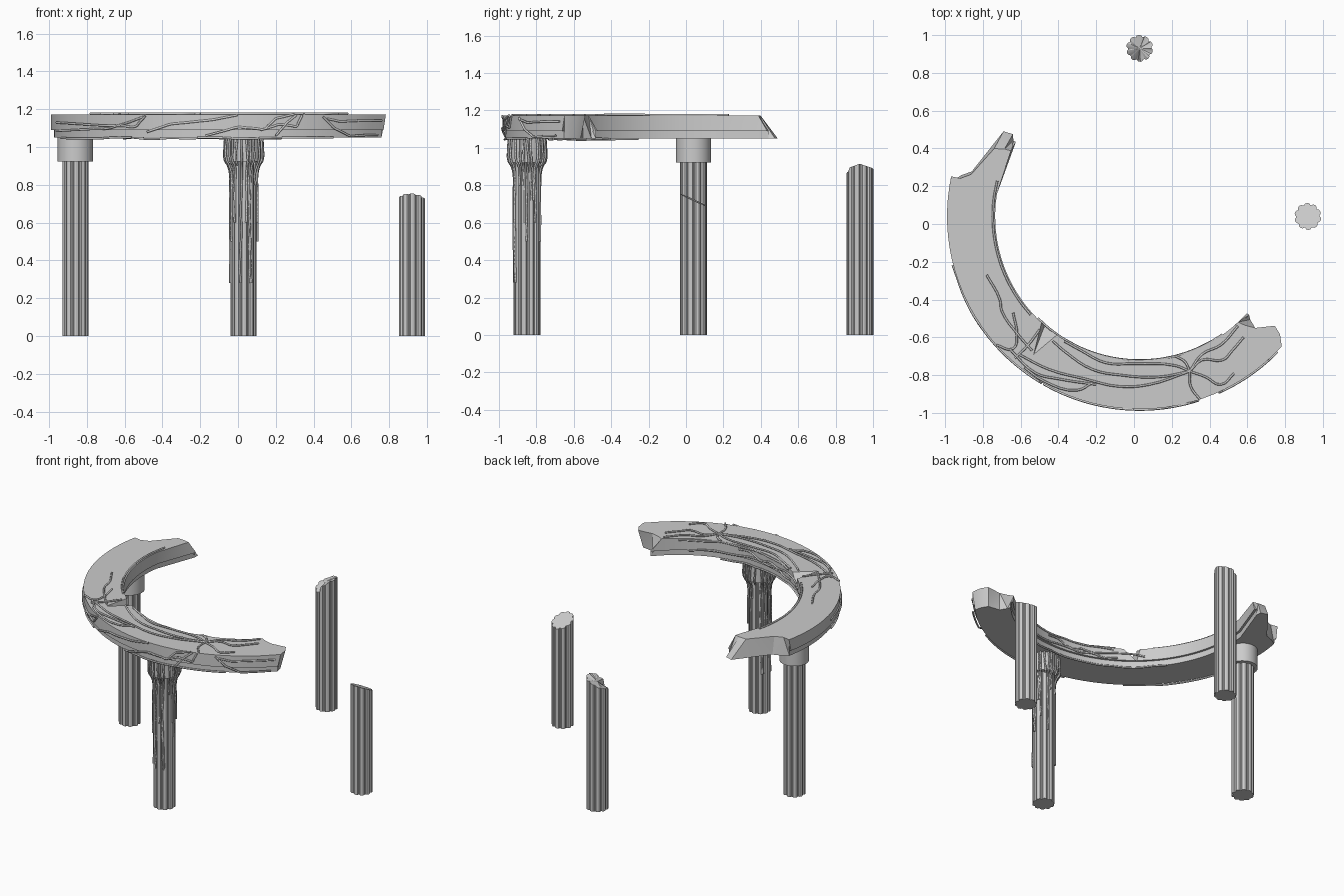
import bpy, bmesh, random
from math import sin, cos, pi, radians, sqrt

if "Cube" in bpy.data.objects:
    bpy.data.objects.remove(bpy.data.objects["Cube"])

random.seed(4)
CX, CY = 0.03, 0.04          # centre of the ring
R_MID, R_IN, R_OUT = 0.89, 0.765, 1.02
Z_BOT, Z_STEP, Z_TOP = 1.05, 1.09, 1.172


def finish(name, bm, smooth=True):
    bmesh.ops.recalc_face_normals(bm, faces=bm.faces[:])
    me = bpy.data.meshes.new(name)
    bm.to_mesh(me)
    bm.free()
    ob = bpy.data.objects.new(name, me)
    bpy.context.collection.objects.link(ob)
    if smooth:
        bpy.ops.object.select_all(action='DESELECT')
        ob.select_set(True)
        bpy.context.view_layer.objects.active = ob
        bpy.ops.object.shade_smooth_by_angle(angle=radians(25))
    return ob


def column(name, x, y, top):
    """Fluted shaft; top(dx, dy) gives the height of the upper rim."""
    bm = bmesh.new()
    lo, hi, flutes = [], [], 10
    for i in range(flutes):
        for f, r in ((0.0, 0.062), (0.16, 0.062), (0.3, 0.069), (0.58, 0.0715), (0.86, 0.069)):
            a = 2 * pi * (i + f) / flutes
            dx, dy = r * cos(a), r * sin(a)
            lo.append(bm.verts.new((x + dx, y + dy, 0)))
            hi.append(bm.verts.new((x + dx, y + dy, top(dx, dy))))
    c = bm.verts.new((x, y, top(0, 0)))
    bm.faces.new(lo[::-1])
    for i in range(len(lo)):
        j = (i + 1) % len(lo)
        bm.faces.new((lo[i], lo[j], hi[j], hi[i]))
        bm.faces.new((hi[i], hi[j], c))
    return finish(name, bm)


def jagged(dx, dy):
    s = 0.94 * dx + 0.34 * dy
    if s < -0.025:
        return 0.83 + 0.4 * (dy + 0.03)
    if s < 0.022:
        return 0.875 + 0.5 * s
    return 0.915 - 0.35 * abs(dy)


# Columns: two whole, two broken
column("left_column", CX - R_MID, CY, lambda dx, dy: 0.94)
column("front_column", CX, CY - R_MID, lambda dx, dy: 0.94)
column("right_broken_column", CX + R_MID, CY, lambda dx, dy: 0.722 - 0.46 * dy - 0.06 * dx)
column("back_broken_column", CX, CY + R_MID, jagged)

# Capitals
for name, x, y in (("left_capital", CX - R_MID, CY), ("front_capital", CX, CY - R_MID)):
    bm = bmesh.new()
    bmesh.ops.create_cone(bm, cap_ends=True, segments=24, radius1=0.094, radius2=0.094, depth=0.135)
    bmesh.ops.translate(bm, vec=(x, y, 0.99), verts=bm.verts[:])
    finish(name, bm)

# Broken ring: each profile point has its own start and end angle
rad = [R_IN, 0.80, 0.85, 0.92, 0.97, R_OUT]
start_top = [153, 153.5, 155, 166, 168, 168]
start_bot = [149, 147, 148, 165, 167, 169]
end_top = [313, 314, 316, 321, 320, 317.5]
end_bot = [318, 317, 316, 319, 318, 316.5]
lip = 0.015
prof = [(rad[i], Z_TOP, start_top[i], end_top[i]) for i in range(6)]
prof += [(R_OUT, Z_STEP, start_bot[5], end_bot[5]), (R_OUT - lip, Z_STEP, start_bot[5], end_bot[5])]
prof += [(min(max(rad[i], R_IN + lip), R_OUT - lip), Z_BOT, start_bot[i], end_bot[i]) for i in range(5, -1, -1)]
prof += [(R_IN + lip, Z_STEP, start_bot[0], end_bot[0]), (R_IN, Z_STEP, start_bot[0], end_bot[0])]
bm = bmesh.new()
rows = []
SEG = 40
for k in range(SEG + 1):
    row = []
    for r, z, a0, a1 in prof:
        a = a0 if k == 0 else a1 if k == SEG else 171 + (311 - 171) * (k - 1) / (SEG - 2)
        a = radians(a)
        row.append(bm.verts.new((CX + r * cos(a), CY + r * sin(a), z)))
    rows.append(row)
n = len(prof)
for a, b in zip(rows, rows[1:]):
    for i in range(n):
        j = (i + 1) % n
        bm.faces.new((a[i], a[j], b[j], b[i]))
for row in (rows[0], rows[-1]):
    for i in range(5):
        bm.faces.new((row[i], row[i + 1], row[12 - i], row[13 - i]))
    bm.faces.new((row[5], row[6], row[7], row[8]))
    bm.faces.new((row[0], row[13], row[14], row[15]))
bmesh.ops.triangulate(bm, faces=[f for f in bm.faces if len(f.verts) > 3])
ring = finish("broken_ring", bm)

# Chip knocked out of the ring's inner edge
bm = bmesh.new()
v = [bm.verts.new(p) for p in ((-0.55, -0.74, 1.2), (-0.36, -0.58, 1.2), (-0.47, -0.42, 1.2), (-0.47, -0.53, 1.08))]
for f in ((0, 1, 2), (0, 1, 3), (1, 2, 3), (2, 0, 3)):
    bm.faces.new([v[i] for i in f])
chip = finish("chip_cutter", bm, False)
chip.hide_render = True
chip.hide_viewport = True
mod = ring.modifiers.new("chip", 'BOOLEAN')
mod.operation = 'DIFFERENCE'
mod.object = chip
mod.solver = 'EXACT'


def vines(name, paths, r=0.006):
    cu = bpy.data.curves.new(name, 'CURVE')
    cu.dimensions = '3D'
    cu.bevel_depth = r
    cu.bevel_resolution = 1
    cu.resolution_u = 4
    cu.use_fill_caps = True
    for pts in paths:
        sp = cu.splines.new('BEZIER')
        sp.bezier_points.add(len(pts) - 1)
        for bp, p in zip(sp.bezier_points, pts):
            bp.co = p
            bp.handle_left_type = bp.handle_right_type = 'AUTO'
    ob = bpy.data.objects.new(name, cu)
    bpy.context.collection.objects.link(ob)


def arc(r, z, a0, a1, wob=0.004):
    m = max(4, int(abs(a1 - a0) / 6))
    out = []
    for i in range(m + 1):
        a = radians(a0 + (a1 - a0) * i / m)
        out.append((CX + r * cos(a), CY + r * sin(a), z + random.uniform(-wob, wob)))
    return out


# Vines on the top, spreading from a hub over the front right
H = (0.295, -0.78)
top = [
    [(-.78, -.27), (-.71, -.40), (-.70, -.46), (-.61, -.59), (-.54, -.67)],
    [(-.64, -.47), (-.62, -.59), (-.64, -.66), (-.73, -.64)],
    [(-.50, -.56), (-.56, -.64), (-.63, -.71)],
    [H, (.27, -.73), (.22, -.70)],
    [H, (.36, -.69), (.46, -.64), (.55, -.54)],
    [H, (.36, -.72), (.47, -.72), (.52, -.67), (.58, -.60)],
    [H, (.38, -.81), (.46, -.85), (.53, -.79)],
    [H, (.30, -.86), (.35, -.93)],
    [H, (.13, -.81), (-.07, -.80), (-.22, -.77), (-.36, -.68), (-.43, -.62)],
    [H, (.08, -.85), (-.08, -.86), (-.26, -.82), (-.45, -.77), (-.61, -.69)],
    [H, (.22, -.75), (.0, -.74), (-.15, -.735), (-.28, -.67), (-.37, -.62)],
    [(-.66, -.66), (-.52, -.79), (-.4, -.82), (-.2, -.85)],
    [(-.58, -.76), (-.48, -.83), (-.3, -.88), (-.22, -.84)],
]
vines("top_vines", [[(x, y, Z_TOP + 0.005) for x, y in p] for p in top] +
      [arc(R_IN + 0.012, Z_TOP + 0.005, 166, 222, 0.001)])

# Vines on the outer face, given as x and z
side = [
    [(-.96, 1.13), (-.73, 1.115), (-.54, 1.11), (-.49, 1.165)],
    [(-.96, 1.085), (-.68, 1.10), (-.58, 1.13), (-.5, 1.16)],
    [(-.48, 1.08), (-.36, 1.12), (-.13, 1.145), (0, 1.17)],
    [(-.17, 1.06), (0, 1.105), (.14, 1.095), (.2, 1.15), (.3, 1.175)],
    [(.12, 1.09), (.22, 1.12), (.31, 1.11), (.34, 1.17)],
    [(.2, 1.06), (.26, 1.13), (.31, 1.17)],
    [(.45, 1.16), (.51, 1.10), (.59, 1.06), (.74, 1.065)],
    [(.47, 1.15), (.54, 1.135), (.65, 1.14), (.76, 1.14)],
]


def on_face(x, z, r=R_OUT + 0.003):
    return (x, CY - sqrt(r * r - (x - CX) ** 2), z)


def dense(p):
    return [(a[0] + (b[0] - a[0]) * t / 3, a[1] + (b[1] - a[1]) * t / 3)
            for a, b in zip(p, p[1:]) for t in range(3)] + [p[-1]]


vines("outer_vines", [[on_face(x, z) for x, z in dense(p)] for p in side] +
      [arc(R_OUT - 0.01, 1.048, 197, 234), arc(R_OUT - 0.01, 1.048, 256, 298)])

# Vines along the inner face and below it
vines("inner_vines", [arc(R_IN - 0.003, 1.13, 225, 275, 0.02), arc(R_IN - 0.003, 1.10, 238, 300, 0.015),
                      arc(R_IN + 0.01, 1.047, 215, 285), arc(R_IN - 0.002, 1.165, 240, 305, 0.006)])

# Vines hanging down the front column, over its capital
hang = []
for i in range(26):
    a = 2 * pi * (i + random.uniform(-0.3, 0.3)) / 26
    end = random.choice((0.91, 0.8, 0.72, 0.6, 0.5, 0.28))
    pts = [(0.098, 1.06), (0.102, 1.0), (0.1, 0.93), (0.085, 0.905)]
    z = 0.86
    while z > end:
        pts.append((0.073, z))
        z -= 0.1
    if end < 0.85:
        pts.append((0.073, end))
    path = []
    for r, z in pts:
        a += random.uniform(-0.06, 0.06)
        path.append((CX + r * cos(a), CY - R_MID + r * sin(a), z))
    hang.append(path)
vines("column_vines", hang)
